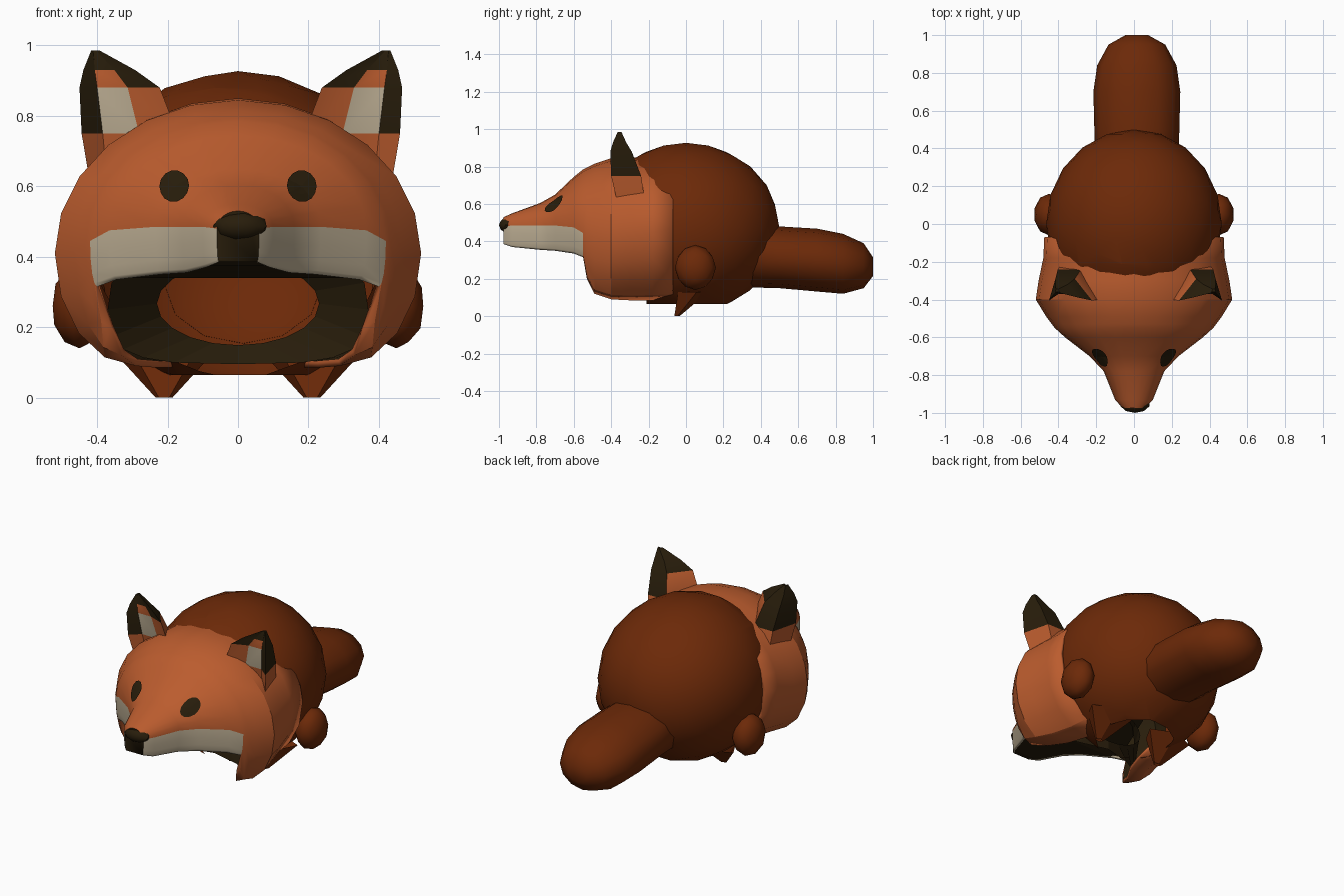
import bpy, bmesh, math
from mathutils import Vector
from mathutils.bvhtree import BVHTree

if "Cube" in bpy.data.objects:
    bpy.data.objects.remove(bpy.data.objects["Cube"])


def material(name, rgb):
    m = bpy.data.materials.new(name)
    lin = [((c / 255 + 0.055) / 1.055) ** 2.4 for c in rgb]
    m.diffuse_color = (*lin, 1)
    m.use_nodes = True
    m.node_tree.nodes["Principled BSDF"].inputs["Base Color"].default_value = m.diffuse_color
    return m


ORANGE = material("orange_fur", (187, 92, 46))
CREAM = material("cream_fur", (192, 177, 150))
DARK = material("dark_brown", (40, 29, 11))
RUST = material("rust_fur", (108, 41, 8))


def finish(bm, name, mats, angle=35):
    me = bpy.data.meshes.new(name)
    bm.to_mesh(me)
    ob = bpy.data.objects.new(name, me)
    bpy.context.collection.objects.link(ob)
    for m in mats:
        me.materials.append(m)
    bpy.ops.object.select_all(action='DESELECT')
    ob.select_set(True)
    bpy.context.view_layer.objects.active = ob
    if angle:
        bpy.ops.object.shade_smooth_by_angle(angle=math.radians(angle))
    return ob


def loft(bm, rings, closed=True, rule=None):
    """Bridge equal rings of points; rule(ring, column) gives the material index."""
    vs = [[bm.verts.new(p) for p in r] for r in rings]
    n = len(vs[0])
    for i in range(len(vs) - 1):
        for j in range(n if closed else n - 1):
            k = (j + 1) % n
            f = bm.faces.new((vs[i][j], vs[i][k], vs[i + 1][k], vs[i + 1][j]))
            if rule:
                f.material_index = rule(i, j)
    return vs


def blob(name, centre, radii, mat, sub=2, angle=60, body=False):
    bm = bmesh.new()
    bmesh.ops.create_icosphere(bm, subdivisions=sub, radius=1)
    for v in bm.verts:
        v.co = Vector([c + r * a for c, r, a in zip(centre, radii, v.co)])
    if body:  # open underneath and behind the mouth
        bmesh.ops.bisect_plane(bm, geom=bm.verts[:] + bm.edges[:] + bm.faces[:], plane_co=(0, 0, 0.065),
                               plane_no=(0, 0, -1), clear_outer=True)
        bmesh.ops.bisect_plane(bm, geom=bm.verts[:] + bm.edges[:] + bm.faces[:], plane_co=(0, -0.21, 0),
                               plane_no=(0, -1, 0))
        mouth = [f for f in bm.faces if f.calc_center_median().y < -0.21 and f.calc_center_median().z < 0.7]
        bmesh.ops.delete(bm, geom=mouth, context='FACES')
    return finish(bm, name, [mat], angle)


# Body dome
blob("body", (0, 0, 0.47), (0.465, 0.5, 0.457), RUST, 3, 50, True)

# Tail: rounded loft
bm = bmesh.new()
tail = [(0.42, 0.317, 0.222, 0.163), (0.50, 0.315, 0.225, 0.165), (0.70, 0.30, 0.23, 0.168),
        (0.84, 0.28, 0.21, 0.16), (0.95, 0.27, 0.15, 0.12), (1.0, 0.265, 0.06, 0.05)]
rings = [[(0.015 + rx * math.cos(a), y if i else 0.5 * math.sqrt(max(0.05, 1 - ((0.015 + rx * math.cos(a)) / 0.465) ** 2
          - ((cz + rz * math.sin(a) - 0.47) / 0.457) ** 2)) - 0.02, cz + rz * math.sin(a))
          for a in (math.tau * k / 12 for k in range(12))] for i, (y, cz, rx, rz) in enumerate(tail)]
vs = loft(bm, rings)
bm.faces.new(vs[-1])
bmesh.ops.recalc_face_normals(bm, faces=bm.faces)
finish(bm, "tail", [RUST], 60)

# Head shell sections: y, top z, half width, z of widest point, bottom z, x where the bottom ends
sections = [(-0.975, 0.53, 0.06, 0.48, 0.385, 0.055), (-0.93, 0.55, 0.10, 0.485, 0.37, 0.09),
            (-0.78, 0.605, 0.16, 0.485, 0.355, 0.145), (-0.70, 0.65, 0.235, 0.485, 0.35, 0.22),
            (-0.60, 0.745, 0.365, 0.475, 0.335, 0.345), (-0.55, 0.785, 0.42, 0.445, 0.315, 0.40),
            (-0.53, 0.795, 0.435, 0.43, 0.20, 0.36), (-0.49, 0.815, 0.465, 0.42, 0.12, 0.33),
            (-0.40, 0.845, 0.52, 0.41, 0.09, 0.29), (-0.30, 0.85, 0.505, 0.42, 0.085, 0.23),
            (-0.18, 0.845, 0.48, 0.45, 0.085, 0.19), (-0.07, 0.84, 0.475, 0.47, 0.09, 0.17)]
UP, LOW = 6, 4


def head_ring(s):
    y, zt, w, zw, zb, xb = s
    half = []
    for k in range(UP + 1):
        t = math.pi / 2 * k / UP
        half.append((w * math.sin(t), y, zw + (zt - zw) * math.cos(t)))
    for k in range(1, LOW + 1):
        t = math.pi / 2 * k / LOW
        half.append((xb + (w - xb) * math.cos(t), y, zw - (zw - zb) * math.sin(t)))
    return [(-x, q, z) for x, q, z in half[:0:-1]] + half


def head_rule(i, j):
    return 1 if (j < LOW or j >= LOW + 2 * UP) and i < 5 else 0


bm = bmesh.new()
vs = loft(bm, [head_ring(s) for s in sections], False, head_rule)
bm.faces.new(vs[0]).material_index = 2
bmesh.ops.recalc_face_normals(bm, faces=bm.faces)
if max(bm.faces, key=lambda f: f.calc_center_median().z).normal.z < 0:
    bmesh.ops.reverse_faces(bm, faces=bm.faces)
tree = BVHTree.FromBMesh(bm)
head = finish(bm, "head", [ORANGE, CREAM, DARK], 25)
sol = head.modifiers.new("lining", 'SOLIDIFY')
sol.thickness, sol.offset, sol.material_offset = 0.02, -1, 2

# Dark palate closing the underside of the snout
bm = bmesh.new()
rows = [(s[0], s[5], s[4] + 0.004) for s in sections[:5]] + [(-0.5, 0.36, 0.36), (-0.22, 0.26, 0.39)]
loft(bm, [[(-x, y, z), (0, y, z), (x, y, z)] for y, x, z in rows], False)
finish(bm, "palate", [DARK], 0)

# Dark mouth lining: a funnel back to the body, with its rim swept back at the middle
bm = bmesh.new()
rings = []
for a, b, cz, e, sweep in [(0.37, 0.155, 0.25, 0.6, 0.22), (0.23, 0.118, 0.267, 1.0, 0)]:
    ring = []
    for k in range(20):
        c, s = math.cos(math.tau * k / 20), math.sin(math.tau * k / 20)
        x = a * math.copysign(abs(c) ** e, c)
        ring.append((x, -0.22 - sweep * (x / a) ** 2, cz + b * math.copysign(abs(s) ** e, s)))
    rings.append(ring)
loft(bm, rings)
finish(bm, "mouth_lining", [DARK], 0)

# Nose
blob("nose", (0.005, -0.95, 0.487), (0.08, 0.05, 0.043), DARK, 2, 30)

# Eyes: thin discs laid on the head surface
for side in (-1, 1):
    bm = bmesh.new()
    rings = []
    for r in (0.004, 0.022, 0.042):
        ring = []
        for k in range(14):
            a = math.tau * k / 14
            p = Vector((side * 0.178 + r * math.cos(a), -2, 0.597 + r * 1.05 * math.sin(a)))
            hit, nor, _, _ = tree.ray_cast(p, Vector((0, 1, 0)))
            ring.append(hit + nor * 0.007)
        rings.append(ring)
    vs = loft(bm, rings)
    bm.faces.new(vs[0])
    finish(bm, "eye", [DARK], 0)

# Ears: z, inner x, outer x, front y, back y
ear_levels = [(0.62, 0.20, 0.43, -0.37, -0.22), (0.75, 0.18, 0.452, -0.40, -0.24),
              (0.88, 0.23, 0.458, -0.405, -0.29), (0.93, 0.30, 0.447, -0.39, -0.32),
              (0.985, 0.40, 0.425, -0.365, -0.345)]


def ear_rule(i, j):
    if i == 0 or (i == 1 and j in (0, 5)) or (i == 2 and j == 1):
        return 0
    return 1 if j == 1 and i == 1 else 2


for side in (-1, 1):
    bm = bmesh.new()
    rings = []
    for z, xi, xo, yf, yb in ear_levels:
        d, w = (yb - yf) * 0.3, xo - xi
        pts = [(xi, yf), (xi + 0.4 * w, yf + d), (xi + 0.78 * w, yf + d), (xo, yf),
               (xo - 0.15 * w, yb), (xi + 0.4 * w, yb)]
        rings.append([(side * x + 0.008, y, z) for x, y in pts])
    vs = loft(bm, rings, True, ear_rule)
    bm.faces.new(vs[-1]).material_index = 2
    bmesh.ops.recalc_face_normals(bm, faces=bm.faces)
    finish(bm, "ear", [ORANGE, CREAM, DARK], 25)

    # Side paw
    blob("paw", (side * 0.45, 0.05, 0.26), (0.08, 0.11, 0.12), RUST, 2, 40)

    # Pointed fur tuft hanging from the body rim
    bm = bmesh.new()
    bmesh.ops.create_cone(bm, cap_ends=False, segments=5, radius1=0.025, radius2=0.15, depth=0.13)
    for v in bm.verts:
        v.co = Vector((side * 0.21 + v.co.x, v.co.y * 0.6 + (0.03 if v.co.z > 0 else -0.05), v.co.z + 0.065))
    finish(bm, "fur_tuft", [RUST], 0)
